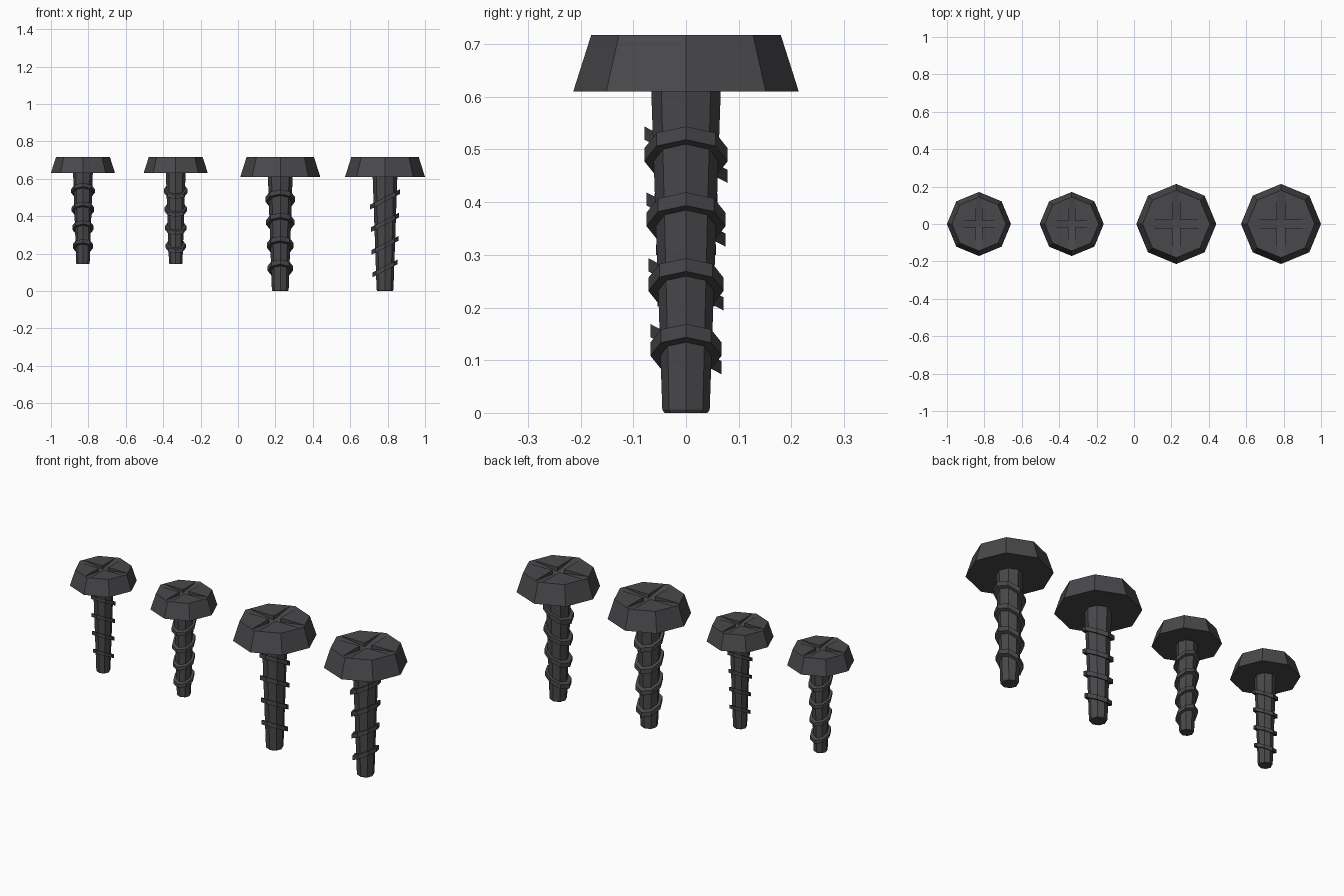
import bpy, bmesh, math

if "Cube" in bpy.data.objects:
    bpy.data.objects.remove(bpy.data.objects["Cube"])

TOP = 0.717      # all heads are level at the top
N = 8            # sides

metal = bpy.data.materials.new("dark_grey_metal")
metal.diffuse_color = (0.066, 0.065, 0.070, 1)
metal.use_nodes = True
metal.node_tree.nodes["Principled BSDF"].inputs["Base Color"].default_value = metal.diffuse_color


def finish(bm, name, loc, scale, turn=0.0):
    bmesh.ops.remove_doubles(bm, verts=bm.verts, dist=1e-5)
    bmesh.ops.recalc_face_normals(bm, faces=bm.faces)
    me = bpy.data.meshes.new(name)
    bm.to_mesh(me)
    bm.free()
    me.materials.append(metal)
    ob = bpy.data.objects.new(name, me)
    ob.location, ob.scale = loc, (scale,) * 3
    ob.rotation_euler.z = turn
    bpy.context.collection.objects.link(ob)


def polar(r, i, z):
    a = 2 * math.pi * i / N
    return (r * math.cos(a), r * math.sin(a), z)


def face(bm, pts):
    bm.faces.new([bm.verts.new(p) for p in pts])


def rings(bm, profile, cap=True):
    """Octagonal solid from (radius, z) pairs."""
    for (r0, z0), (r1, z1) in zip(profile, profile[1:]):
        for i in range(N):
            face(bm, [polar(r0, i, z0), polar(r0, i + 1, z0),
                      polar(r1, i + 1, z1), polar(r1, i, z1)])
    if cap:
        for r, z in (profile[0], profile[-1]):
            face(bm, [polar(r, i, z) for i in range(N)])


def head(bm, rb=0.214, rt=0.18, zb=-0.107, h=0.021, depth=0.022):
    """Tapered octagon with a cross slot, deepest in the middle."""
    xe = rt - h * math.tan(math.pi / 8)      # slot end on the rim edge
    for q in range(4):
        c, s = round(math.cos(q * math.pi / 2)), round(math.sin(q * math.pi / 2))

        def f(pts):
            face(bm, [(c * x - s * y, s * x + c * y, z) for x, y, z in pts])
        a, d, b = polar(rt, 0, 0), polar(rt, 1, 0), polar(rt, 2, 0)
        pa, pb = (xe, h, 0), (h, xe, 0)
        f([polar(rb, 0, zb), polar(rb, 1, zb), d, pa, a])      # sides
        f([polar(rb, 1, zb), polar(rb, 2, zb), b, pb, d])
        f([(h, h, 0), pa, d, pb])                              # top quarter
        f([(xe, -h, 0), a, pa])                                # rim tip
        f([(xe, -h, 0), pa, (h, h, -depth), (h, -h, -depth)])  # slot floor
        f([(h, h, 0), pa, (h, h, -depth)])                     # slot walls
        f([(h, h, 0), pb, (h, h, -depth)])
    face(bm, [(x * h, y * h, -depth) for x, y in ((1, 1), (-1, 1), (-1, -1), (1, -1))])
    face(bm, [polar(rb, i, zb) for i in range(N)])


def thread(bm):
    """Four tilted octagonal rings, high on local +x."""
    for k in range(4):
        zc = 0.49 - 0.123 * k - TOP
        ro, ri, t = 0.079 - 0.0038 * k, 0.05 - 0.004 * k, 0.0125

        def p(r, i, dz):
            x, y, _ = polar(r, i, 0)
            return (x, y, zc + 0.52 * x + dz)
        sec = [(ri, -t), (ro, -t), (ro, t), (ri, t)]
        for i in range(N):
            for (r0, d0), (r1, d1) in zip(sec, sec[1:] + sec[:1]):
                face(bm, [p(r0, i, d0), p(r0, i + 1, d0), p(r1, i + 1, d1), p(r1, i, d1)])


# x position, scale, direction of the high side of the thread
screws = [(-0.829, 0.8, -90), (-0.333, 0.8, 90), (0.226, 1.0, -90), (0.786, 1.0, 0)]
for n, (x, sc, turn) in enumerate(screws, 1):
    loc = (x, 0, TOP)
    bm = bmesh.new()
    head(bm)
    finish(bm, f"screw_head_{n}", loc, sc)
    bm = bmesh.new()
    rings(bm, [(0.041, -TOP), (0.045, -TOP + 0.006), (0.066, -0.105)])
    finish(bm, f"screw_shank_{n}", loc, sc)
    bm = bmesh.new()
    thread(bm)
    finish(bm, f"screw_thread_{n}", loc, sc, math.radians(turn))
